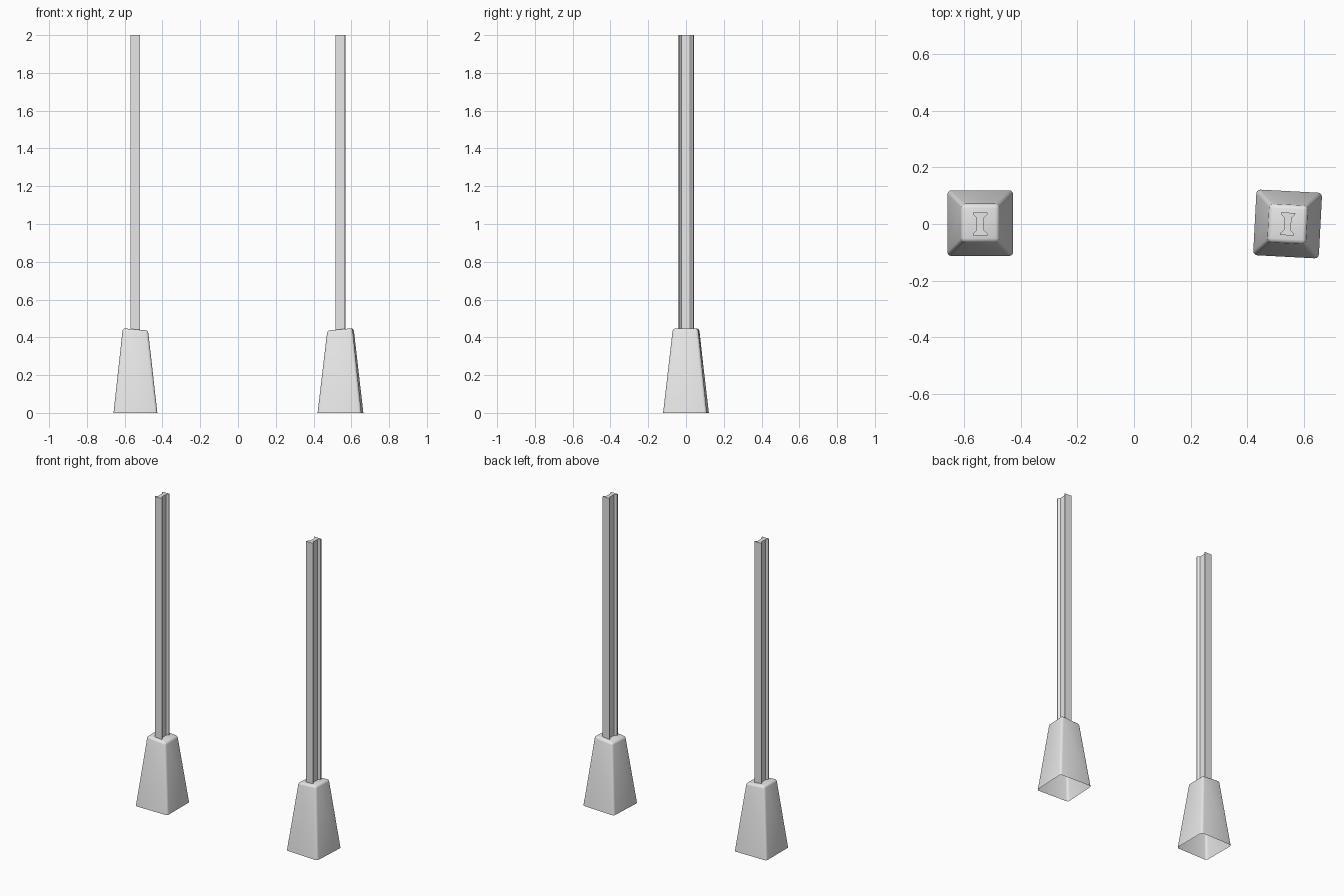
import bpy, bmesh, math

if "Cube" in bpy.data.objects:
    bpy.data.objects.remove(bpy.data.objects["Cube"], do_unlink=True)

GREY = (0.8, 0.8, 0.8, 1)
mat = bpy.data.materials.new("light grey")
mat.use_nodes = True
mat.diffuse_color = GREY
mat.node_tree.nodes["Principled BSDF"].inputs["Base Color"].default_value = GREY


def add_object(name, bm, location, turn):
    bmesh.ops.recalc_face_normals(bm, faces=bm.faces)
    mesh = bpy.data.meshes.new(name)
    bm.to_mesh(mesh)
    bm.free()
    mesh.materials.append(mat)
    obj = bpy.data.objects.new(name, mesh)
    bpy.context.collection.objects.link(obj)
    obj.location = location
    obj.rotation_euler.z = turn
    return obj


# Tapered footing: hollow, open underneath, rounded edges, sloping top
def footing(name, location, turn):
    bm = bmesh.new()
    bmesh.ops.create_cube(bm, size=2)
    for v in bm.verts:
        top = v.co.z > 0
        side = v.co.x
        v.co.x *= 0.067 if top else 0.116
        v.co.y *= 0.067 if top else 0.116
        v.co.z = 0.442 - 0.006 * side if top else 0
    bottom = [f for f in bm.faces if all(v.co.z < 0.01 for v in f.verts)]
    bmesh.ops.delete(bm, geom=bottom, context='FACES_ONLY')
    edges = [e for e in bm.edges if not e.is_boundary]
    bmesh.ops.bevel(bm, geom=edges, offset=0.014, segments=3,
                    profile=0.5, affect='EDGES')
    bm.normal_update()
    obj = add_object(name, bm, location, turn)
    bpy.ops.object.select_all(action='DESELECT')
    obj.select_set(True)
    bpy.context.view_layer.objects.active = obj
    bpy.ops.object.shade_smooth_by_angle(angle=math.radians(40))


# I-section post: one quarter of the profile mirrored around, then extruded
def post(name, location, turn):
    quarter = [(0.025, 0.04), (0.025, 0.034), (0.0125, 0.022)]
    right = quarter + [(x, -y) for x, y in reversed(quarter)]
    profile = right + [(-x, y) for x, y in reversed(right)]
    bm = bmesh.new()
    face = bm.faces.new([bm.verts.new((x, y, 0.42)) for x, y in profile])
    result = bmesh.ops.extrude_face_region(bm, geom=[face])
    for v in result["geom"]:
        if isinstance(v, bmesh.types.BMVert):
            v.co.z = 2.0
    add_object(name, bm, location, turn)


# The pair, with the left one turned round and slightly askew
for label, x, y, turn in (("right", -0.543, 0.003, 0),
                          ("left", 0.5425, 0.0, math.radians(177))):
    footing(label + "_footing", (x, y, 0), turn)
    post(label + "_post", (x, 0, 0), turn)
